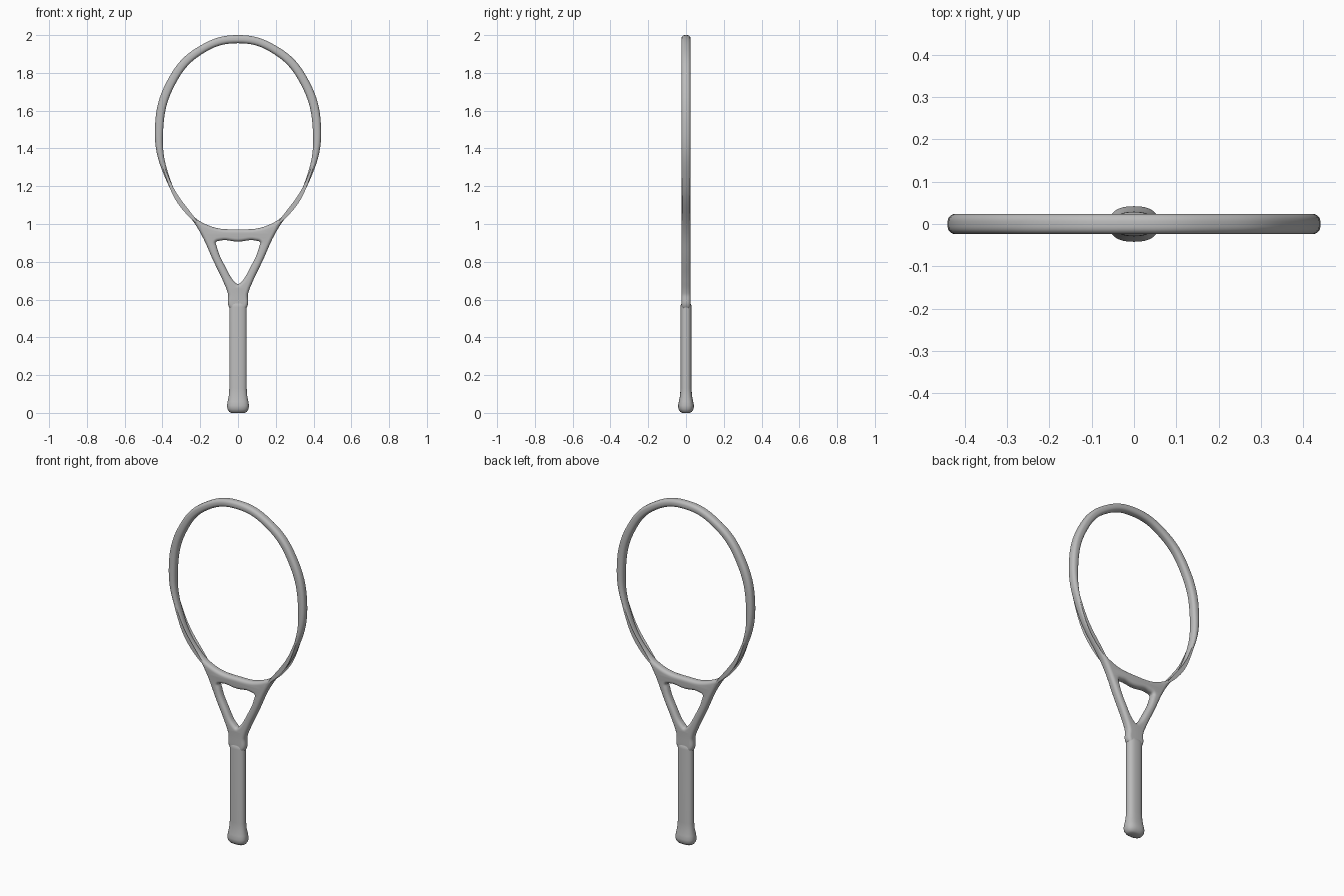
import bpy, bmesh, math

cube = bpy.data.objects.get("Cube")
if cube:
    bpy.data.objects.remove(cube, do_unlink=True)

grey = bpy.data.materials.new("plain grey")
grey.use_nodes = True
COLOUR = (0.5, 0.5, 0.5, 1)
grey.diffuse_color = COLOUR
grey.node_tree.nodes["Principled BSDF"].inputs["Base Color"].default_value = COLOUR

BEVEL = 0.018


def finish(name, mesh):
    obj = bpy.data.objects.new(name, mesh)
    bpy.context.collection.objects.link(obj)
    mesh.materials.clear()
    mesh.materials.append(grey)
    bpy.ops.object.select_all(action="DESELECT")
    obj.select_set(True)
    bpy.context.view_layer.objects.active = obj
    bpy.ops.object.shade_smooth_by_angle(angle=math.radians(50))
    return obj


def add_outline(curve, half, sharp=()):
    """Closed smooth outline from its +x half, listed from top to bottom."""
    mirrored = [(-x, z) for x, z in reversed(half) if x > 0]
    points = half + mirrored
    spline = curve.splines.new("BEZIER")
    spline.bezier_points.add(len(points) - 1)
    for bp, (x, z) in zip(spline.bezier_points, points):
        bp.co = (x, z, 0)
        kind = "VECTOR" if (abs(x), z) in sharp else "AUTO"
        bp.handle_left_type = bp.handle_right_type = kind
    spline.use_cyclic_u = True
    spline.resolution_u = 10


# Frame: hoop, bridge and throat as one rounded plate with two openings
# The outlines are drawn inset by the bevel, which rounds them back out.
outer = [(0, 2.0), (0.2, 1.944), (0.36, 1.785), (0.44, 1.49), (0.375, 1.22),
         (0.2, 0.955), (0.128, 0.8), (0.08, 0.7), (0.053, 0.63), (0.043, 0.56)]
head_hole = [(0, 1.957), (0.19, 1.9), (0.335, 1.735), (0.397, 1.48),
             (0.36, 1.24), (0.26, 1.065), (0.15, 0.99), (0, 0.972)]
throat_hole = [(0, 0.907), (0.09, 0.913), (0.117, 0.903), (0.111, 0.875),
               (0.065, 0.77), (0.012, 0.688), (0, 0.681)]


def shifted(half, distance):
    """Move a half outline along its normals; positive is outward."""
    result = []
    for i, (x, z) in enumerate(half):
        ax, az = half[i - 1] if i else (-half[1][0], half[1][1])
        if i + 1 < len(half):
            bx, bz = half[i + 1]
        else:
            bx, bz = (-ax, az) if x == 0 else (x, z - 0.1)
        dx, dz = bx - ax, bz - az
        length = math.hypot(dx, dz)
        nx = 0 if x == 0 else x - dz / length * distance
        result.append((nx, z + dx / length * distance))
    return result


curve = bpy.data.curves.new("frame outline", "CURVE")
curve.dimensions = "2D"
curve.fill_mode = "BOTH"
curve.bevel_depth = BEVEL
curve.bevel_resolution = 4
curve.extrude = 0.006
add_outline(curve, shifted(outer, -BEVEL))
add_outline(curve, shifted(head_hole, BEVEL))
add_outline(curve, shifted(throat_hole, BEVEL))
helper = bpy.data.objects.new("frame outline", curve)
bpy.context.collection.objects.link(helper)
graph = bpy.context.evaluated_depsgraph_get()
mesh = bpy.data.meshes.new_from_object(helper.evaluated_get(graph))
bpy.data.objects.remove(helper, do_unlink=True)
bm = bmesh.new()
bm.from_mesh(mesh)
bmesh.ops.remove_doubles(bm, verts=bm.verts, dist=0.0002)
for v in bm.verts:
    v.co = (v.co.x, -v.co.y, v.co.z)
    v.co = (v.co.x, v.co.z, -v.co.y)
bmesh.ops.recalc_face_normals(bm, faces=bm.faces)
bm.to_mesh(mesh)
bm.free()
finish("racket_frame", mesh)

# Handle: oval grip lofted up from a flared butt
rings = [(0, 0.036, 0.02), (0.006, 0.047, 0.031), (0.02, 0.056, 0.04),
         (0.038, 0.058, 0.042), (0.06, 0.055, 0.038), (0.09, 0.049, 0.032),
         (0.13, 0.046, 0.029), (0.56, 0.046, 0.029), (0.572, 0.045, 0.028),
         (0.58, 0.042, 0.024)]
SIDES = 32


def rounded(value):
    return math.copysign(abs(value) ** 0.8, value)


bm = bmesh.new()
loops = []
for z, rx, ry in rings:
    angles = [math.tau * i / SIDES for i in range(SIDES)]
    loops.append([bm.verts.new((rx * rounded(math.cos(a)),
                                ry * rounded(math.sin(a)), z)) for a in angles])
for low, high in zip(loops, loops[1:]):
    for i in range(SIDES):
        j = (i + 1) % SIDES
        bm.faces.new((low[i], low[j], high[j], high[i]))
bm.faces.new(list(reversed(loops[0])))
bm.faces.new(loops[-1])
mesh = bpy.data.meshes.new("handle")
bm.to_mesh(mesh)
bm.free()
finish("handle", mesh)
